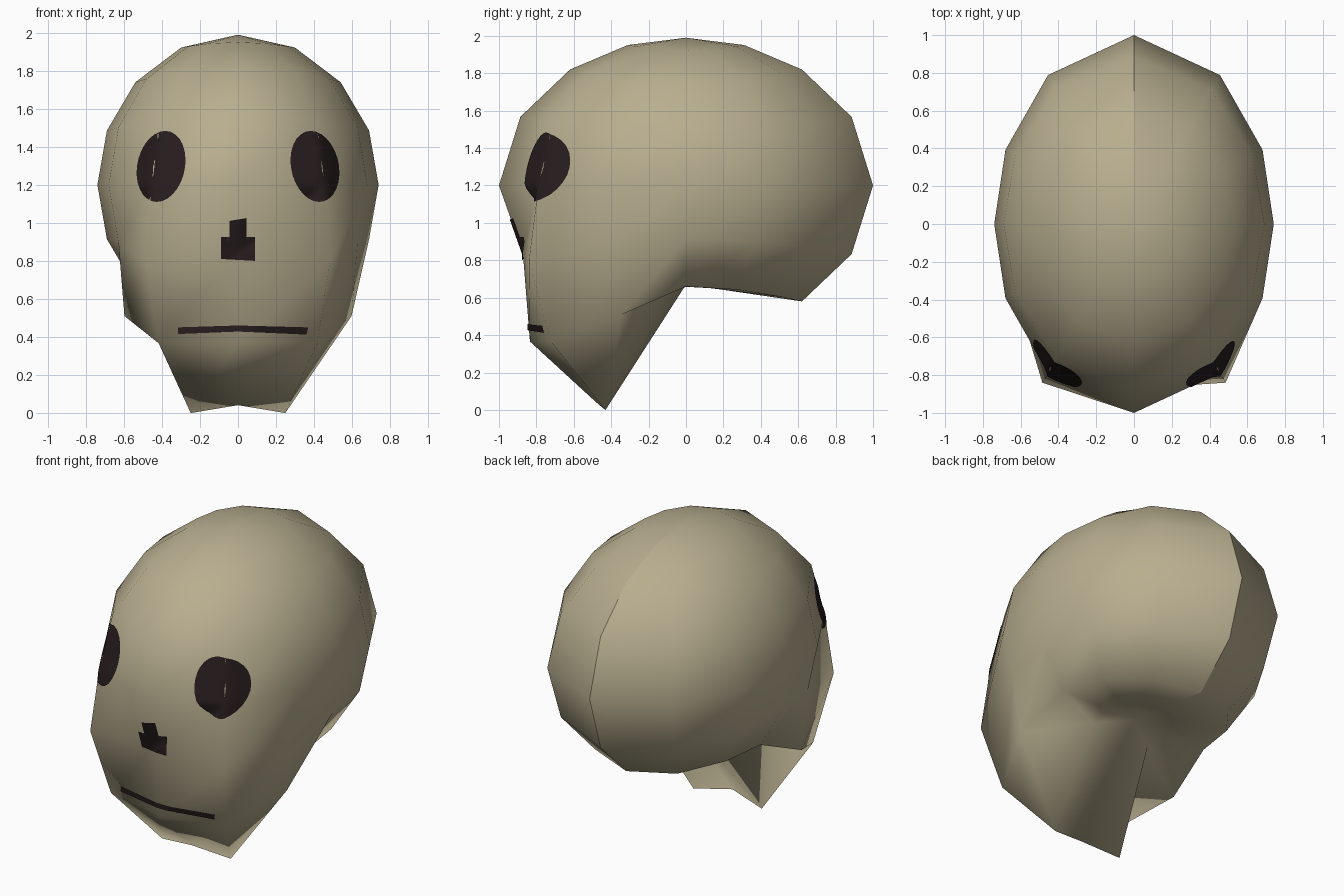
import bpy, bmesh, math
from mathutils import Vector
from mathutils.bvhtree import BVHTree

cube = bpy.data.objects.get("Cube")
if cube:
    bpy.data.objects.remove(cube)

CENTRE = Vector((0, 0, 1.2))
AXES = (0.74, 1.0, 0.79)
COLUMNS, RINGS = 12, 8


def make_material(name, colour):
    mat = bpy.data.materials.new(name)
    mat.use_nodes = True
    mat.diffuse_color = (*colour, 1)
    mat.node_tree.nodes["Principled BSDF"].inputs["Base Color"].default_value = (*colour, 1)
    return mat


def finish(bm, name, mat):
    mesh = bpy.data.meshes.new(name)
    for face in bm.faces:
        face.smooth = True
    bm.to_mesh(mesh)
    obj = bpy.data.objects.new(name, mesh)
    bpy.context.collection.objects.link(obj)
    mesh.materials.append(mat)
    return obj


bone = make_material("bone", (0.479, 0.423, 0.275))
dark = make_material("dark_hollow", (0.021, 0.012, 0.013))

# Reach of the jaw, keyed by (ring, degrees from the front)
JAW = {(5, 0): 0.944, (5, 30): 1.05,
       (6, 0): 1.18, (6, 30): 1.18, (6, 60): 0.976,
       (7, 0): 1.255, (7, 30): 1.30, (7, 60): 0.63}
NECK_HOLLOW = 0.75


def head_point(ring, degrees):
    """Point on an ellipsoid, pulled out for the jaw and in under the neck."""
    tilt, turn = math.pi * ring / RINGS, math.radians(degrees)
    ray = Vector((math.sin(tilt) * math.sin(turn),
                  -math.sin(tilt) * math.cos(turn), math.cos(tilt)))
    reach = 1 / math.sqrt(sum((c / a) ** 2 for c, a in zip(ray, AXES)))
    if ring == RINGS - 1:
        reach *= NECK_HOLLOW
    return CENTRE + ray * JAW.get((ring, abs(degrees)), reach)


# Head: rings of vertices between a crown and a neck pole
head = bmesh.new()
grid = [[head.verts.new(head_point(ring, step * 30 - 180)) for step in range(COLUMNS)]
        for ring in range(1, RINGS)]
crown = head.verts.new(CENTRE + Vector((0, 0, AXES[2])))
neck = head.verts.new((0, 0, 0.67))
for a in range(COLUMNS):
    b = (a + 1) % COLUMNS
    head.faces.new((crown, grid[0][a], grid[0][b]))
    head.faces.new((neck, grid[-1][b], grid[-1][a]))
    for upper, lower in zip(grid, grid[1:]):
        head.faces.new((upper[a], lower[a], upper[b]))
        head.faces.new((upper[b], lower[a], lower[b]))
bmesh.ops.recalc_face_normals(head, faces=head.faces)

# Hard seam down the back of the head
back = [crown] + [row[0] for row in grid] + [neck]
for p, q in zip(back, back[1:]):
    head.edges.get((p, q)).smooth = False
surface = BVHTree.FromBMesh(head)
finish(head, "head", bone)


def face_plate(name, outline):
    """Thin dark plate: an x-z outline diced finely and laid on the face."""
    bm = bmesh.new()
    bm.faces.new([bm.verts.new((x, -2, z)) for x, z in outline])
    for axis in (0, 2):
        low = min(v.co[axis] for v in bm.verts)
        high = max(v.co[axis] for v in bm.verts)
        normal = Vector((axis == 0, 0, axis == 2))
        count = max(1, round((high - low) / 0.025))
        for k in range(1, count):
            bmesh.ops.bisect_plane(bm, geom=bm.verts[:] + bm.edges[:] + bm.faces[:],
                                   plane_co=normal * (low + (high - low) * k / count),
                                   plane_no=normal)
    bmesh.ops.triangulate(bm, faces=bm.faces)
    for v in bm.verts:
        hit = surface.ray_cast(v.co, Vector((0, 1, 0)))[0]
        if hit:
            v.co = hit + Vector((0, -0.007, 0))
    bm.normal_update()
    if sum(f.normal.y for f in bm.faces) > 0:
        bmesh.ops.reverse_faces(bm, faces=bm.faces)
    return finish(bm, name, dark)


# Eye sockets: slightly leaning ovals
for side, label in ((1, "left"), (-1, "right")):
    oval = []
    for k in range(28):
        t = math.tau * k / 28
        u, w = 0.127 * math.cos(t), 0.187 * math.sin(t)
        oval.append((side * (0.405 + u) - 0.12 * w * -side * -1, 1.297 + w))
    face_plate(label + "_eye_socket", oval)

# Nose: narrow bridge over a wider base
face_plate("nose_hollow", [(-0.045, 1.01), (-0.045, 0.925), (-0.09, 0.925), (-0.09, 0.81),
                           (0.09, 0.80), (0.09, 0.925), (0.045, 0.925), (0.045, 1.025)])

# Mouth: a long thin slit
face_plate("mouth", [(-0.315, 0.45), (-0.315, 0.415), (0, 0.428), (0.36, 0.412),
                     (0.37, 0.45), (0, 0.46)])
